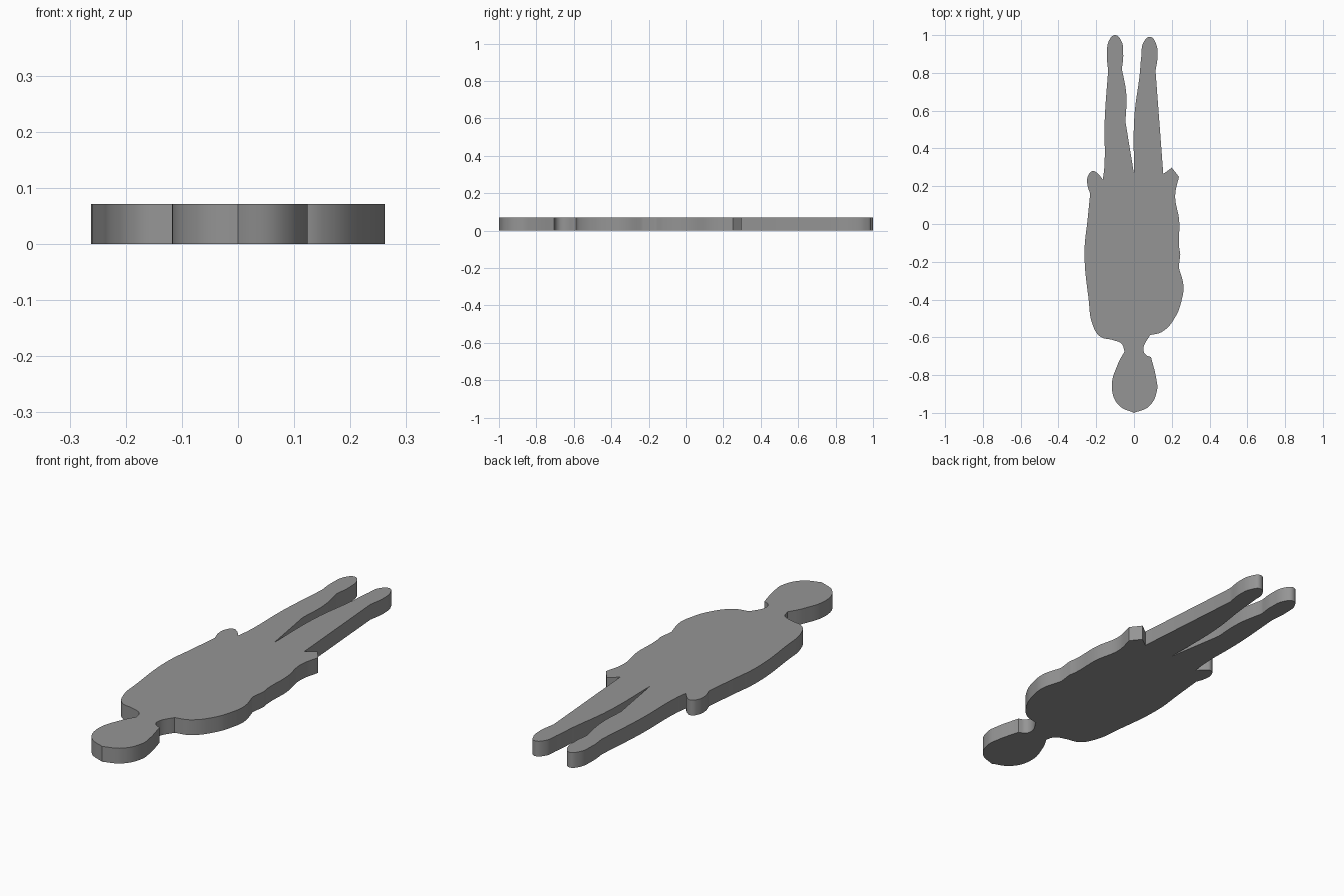
import bpy
import math

if "Cube" in bpy.data.objects:
    bpy.data.objects.remove(bpy.data.objects["Cube"])

THICKNESS = 0.071

# Outline as strokes, counter-clockwise from the crown of the head.
# Each stroke starts at a sharp corner and runs smoothly to the next one.
STROKES = [
    # right side of head, neck and shoulder
    [(0, -1), (0.08, -0.965), (0.122, -0.88), (0.118, -0.82)],
    [(0.09, -0.705), (0.06, -0.69), (0.05, -0.66)],
    [(0.085, -0.588), (0.15, -0.57), (0.22, -0.49), (0.253, -0.40), (0.262, -0.33)],
    # right arm and hand
    [(0.237, -0.23)],
    [(0.245, -0.16), (0.239, -0.12), (0.239, 0.02), (0.218, 0.15)],
    [(0.238, 0.25)],
    [(0.20, 0.298)],
    # right leg
    [(0.155, 0.265)],
    [(0.114, 0.81), (0.125, 0.90), (0.114, 0.96), (0.087, 0.99),
     (0.052, 0.965), (0.039, 0.89), (0.03, 0.79), (0.002, 0.57)],
    # left leg
    [(0, 0.265)],
    [(-0.045, 0.54), (-0.041, 0.69)],
    [(-0.064, 0.82), (-0.057, 0.90), (-0.07, 0.975), (-0.10, 1.0),
     (-0.13, 0.975), (-0.143, 0.90)],
    [(-0.137, 0.81), (-0.155, 0.55), (-0.157, 0.30)],
    # left hand and arm
    [(-0.165, 0.235), (-0.195, 0.27), (-0.22, 0.28), (-0.245, 0.25), (-0.247, 0.21)],
    [(-0.232, 0.16), (-0.245, 0.03), (-0.262, -0.15), (-0.24, -0.40),
     (-0.22, -0.53), (-0.18, -0.595), (-0.11, -0.615), (-0.065, -0.635)],
    # left side of neck and head
    [(-0.05, -0.675), (-0.085, -0.74), (-0.117, -0.87), (-0.08, -0.96)],
]

# Filled, extruded silhouette
curve = bpy.data.curves.new("figure_silhouette", 'CURVE')
curve.dimensions = '2D'
curve.fill_mode = 'BOTH'
curve.extrude = THICKNESS / 2
curve.resolution_u = 8

points = [(p, i == 0) for stroke in STROKES for i, p in enumerate(stroke)]
spline = curve.splines.new('BEZIER')
spline.bezier_points.add(len(points) - 1)
spline.use_cyclic_u = True
for bp, ((x, y), _) in zip(spline.bezier_points, points):
    bp.co = (x, y, 0)
for bp, (_, corner) in zip(spline.bezier_points, points):
    bp.handle_left_type = bp.handle_right_type = 'VECTOR' if corner else 'AUTO'

figure = bpy.data.objects.new("figure_silhouette", curve)
figure.location.z = THICKNESS / 2
bpy.context.collection.objects.link(figure)

# Dark grey finish
dark_grey = bpy.data.materials.new("dark_grey")
dark_grey.diffuse_color = (0.3, 0.3, 0.3, 1)
dark_grey.use_nodes = True
dark_grey.node_tree.nodes["Principled BSDF"].inputs["Base Color"].default_value = dark_grey.diffuse_color
curve.materials.append(dark_grey)

# Solid mesh with crisp rims
bpy.context.view_layer.objects.active = figure
figure.select_set(True)
bpy.ops.object.convert(target='MESH')
figure = bpy.context.object
bpy.ops.object.mode_set(mode='EDIT')
bpy.ops.mesh.select_all(action='SELECT')
bpy.ops.mesh.remove_doubles(threshold=0.0002)
bpy.ops.mesh.normals_make_consistent(inside=False)
bpy.ops.object.mode_set(mode='OBJECT')
bpy.ops.object.shade_smooth_by_angle(angle=math.radians(30))
